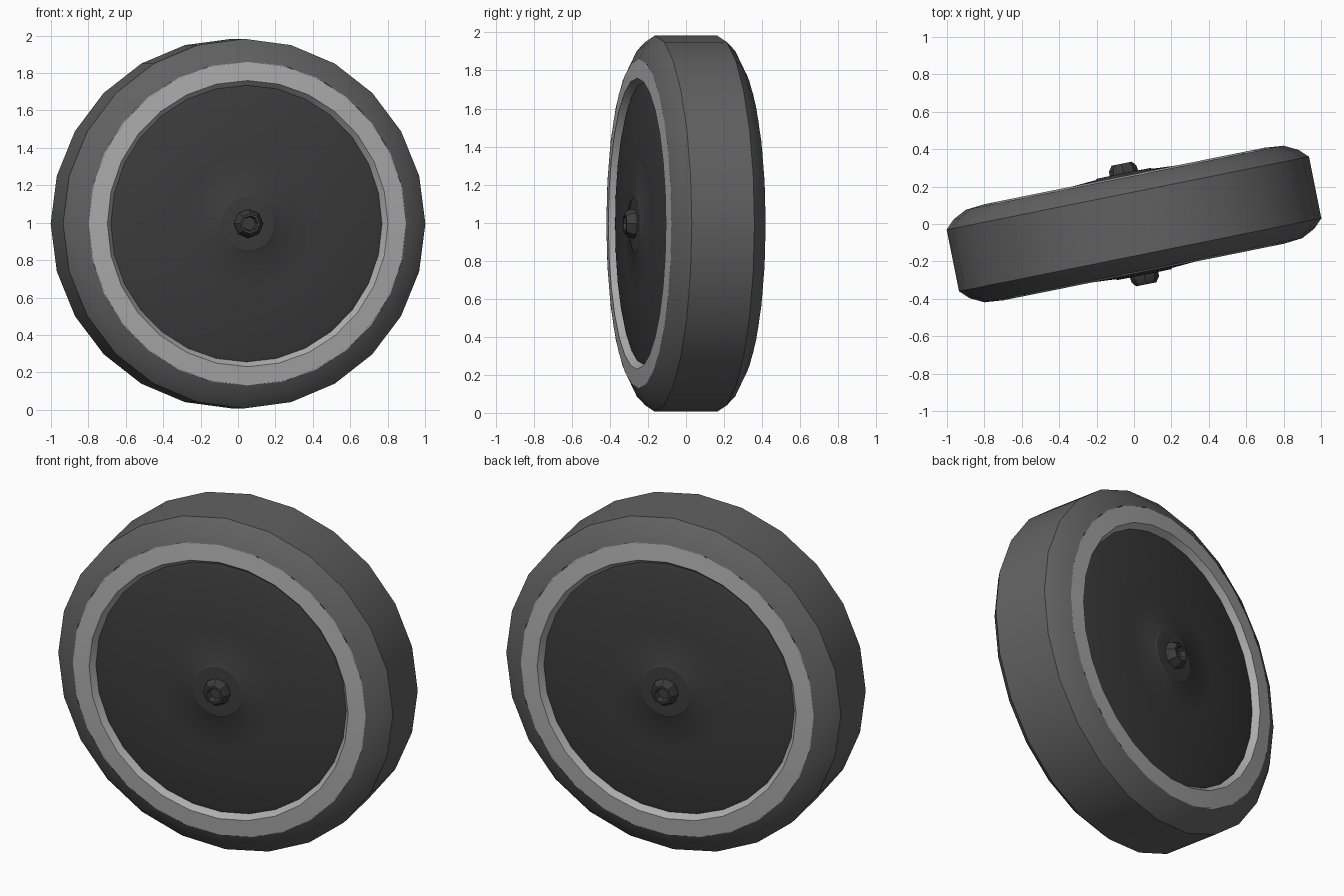
import bpy, bmesh, math

if "Cube" in bpy.data.objects:
    bpy.data.objects.remove(bpy.data.objects["Cube"])

YAW = math.radians(11.4)
CENTRE = (0, 0, 0.995)


def material(name, v):
    m = bpy.data.materials.new(name)
    m.diffuse_color = (v, v, v, 1)
    m.use_nodes = True
    m.node_tree.nodes["Principled BSDF"].inputs["Base Color"].default_value = m.diffuse_color
    return m


def lathe(name, profile, sides, mat, closed=False, mirror=False, angle=30):
    """Revolve (radius, y) points around the axle; mirror adds the other side."""
    bm = bmesh.new()
    rings = []
    for r, y in profile:
        if r == 0:
            rings.append([bm.verts.new((0, y, 0))] * sides)
        else:
            rings.append([bm.verts.new((r * math.cos(2 * math.pi * i / sides), y,
                                        r * math.sin(2 * math.pi * i / sides)))
                          for i in range(sides)])
    pairs = list(zip(rings, rings[1:]))
    if closed:
        pairs.append((rings[-1], rings[0]))
    for a, b in pairs:
        for i in range(sides):
            j = (i + 1) % sides
            quad = list(dict.fromkeys([a[i], a[j], b[j], b[i]]))
            bm.faces.new(quad)
    if mirror:
        geom = bm.verts[:] + bm.edges[:] + bm.faces[:]
        copy = bmesh.ops.duplicate(bm, geom=geom)["geom"]
        for v in copy:
            if isinstance(v, bmesh.types.BMVert):
                v.co.y = -v.co.y
    bmesh.ops.recalc_face_normals(bm, faces=bm.faces[:])
    me = bpy.data.meshes.new(name)
    bm.to_mesh(me)
    bm.free()
    ob = bpy.data.objects.new(name, me)
    bpy.context.collection.objects.link(ob)
    me.materials.append(mat)
    ob.location = CENTRE
    ob.rotation_euler = (0, 0, YAW)
    bpy.ops.object.select_all(action='DESELECT')
    ob.select_set(True)
    bpy.context.view_layer.objects.active = ob
    bpy.ops.object.shade_smooth_by_angle(angle=math.radians(angle))
    return ob


rubber = material("rubber", 0.12)
light = material("rim_grey", 0.42)
dark = material("disc_dark", 0.045)

# tyre: flat tread with bevelled shoulders
half = [(0.988, 0.168), (0.94, 0.215), (0.865, 0.253)]
tyre = [(r, -y) for r, y in reversed(half)] + half
lathe("tyre", tyre, 24, rubber)

# pale rim band on each side, turning inwards to the disc
lathe("rim_bands", [(0.866, 0.252), (0.765, 0.262), (0.735, 0.222)], 28, light, mirror=True)

# shallow dished wheel covers with a raised centre
lathe("wheel_discs", [(0.745, 0.226), (0.715, 0.236), (0.36, 0.257), (0.155, 0.270),
                      (0.145, 0.276), (0, 0.278)], 28, dark, mirror=True)

# hollow axle nuts
lathe("axle_nuts", [(0.078, 0.276), (0.075, 0.303), (0.055, 0.329), (0.042, 0.329),
                    (0.036, 0.296), (0, 0.296)], 8, dark, mirror=True)
